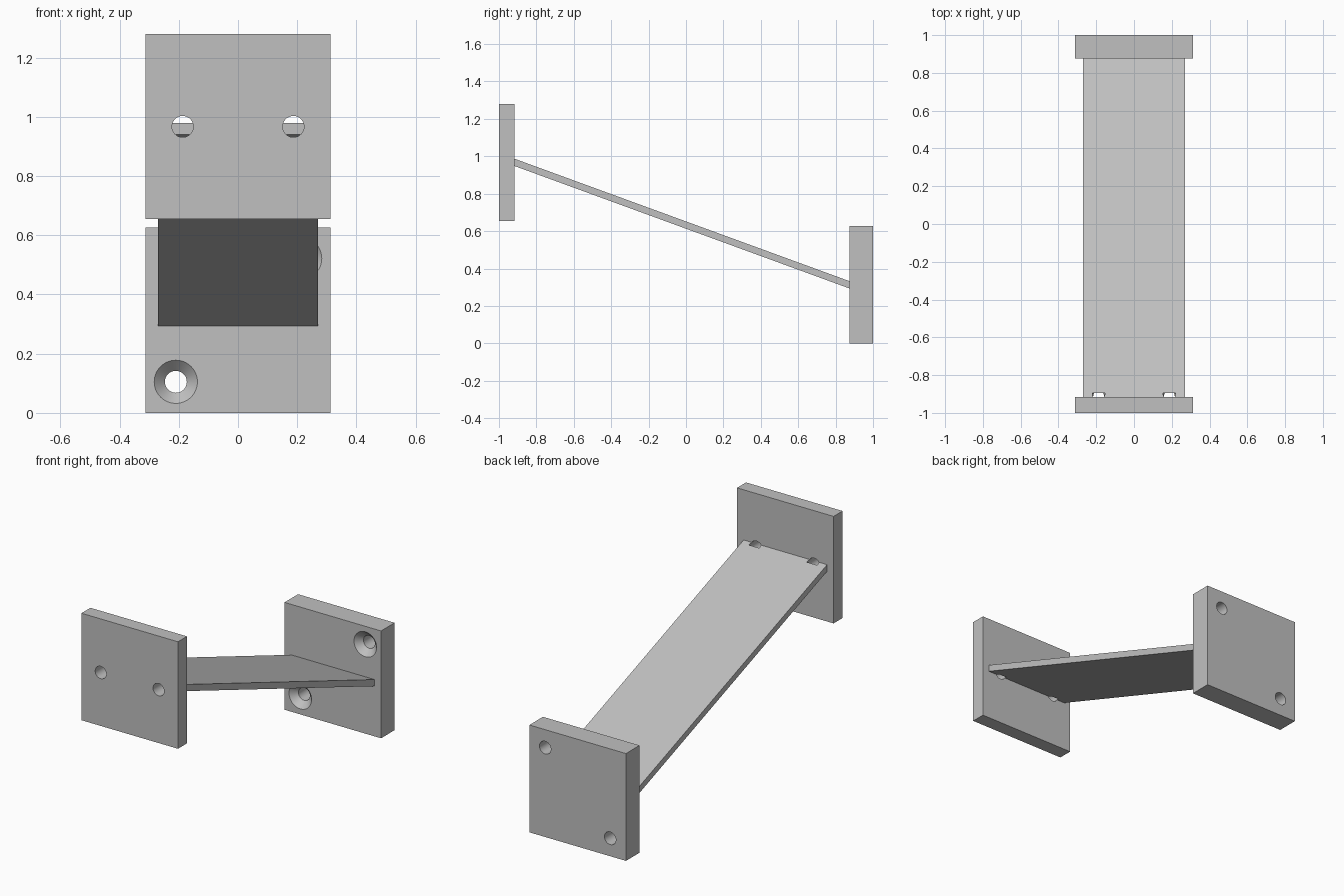
import bpy
import bmesh
import math

cube = bpy.data.objects.get("Cube")
if cube:
    bpy.data.objects.remove(cube, do_unlink=True)

grey = bpy.data.materials.new("plain grey")
grey.use_nodes = True
colour = (0.53, 0.53, 0.53, 1)
grey.diffuse_color = colour
grey.node_tree.nodes["Principled BSDF"].inputs["Base Color"].default_value = colour


def extrude_side(name, profile, half_width):
    """Extrude a (y, z) outline across x, centred on x = 0."""
    bm = bmesh.new()
    face = bm.faces.new([bm.verts.new((-half_width, y, z)) for y, z in profile])
    moved = bmesh.ops.extrude_face_region(bm, geom=[face])["geom"]
    verts = [v for v in moved if isinstance(v, bmesh.types.BMVert)]
    bmesh.ops.translate(bm, verts=verts, vec=(2 * half_width, 0, 0))
    bmesh.ops.recalc_face_normals(bm, faces=bm.faces)
    return finish(name, bm)


def finish(name, bm):
    mesh = bpy.data.meshes.new(name)
    bm.to_mesh(mesh)
    bm.free()
    mesh.materials.append(grey)
    obj = bpy.data.objects.new(name, mesh)
    bpy.context.collection.objects.link(obj)
    return obj


def lathe_cutter(name, x, z, profile, sides=48):
    """Solid turned about a y axis from (y, radius) stations."""
    bm = bmesh.new()
    rings = []
    for y, r in profile:
        angles = [2 * math.pi * i / sides for i in range(sides)]
        rings.append([bm.verts.new((x + r * math.cos(a), y, z + r * math.sin(a)))
                      for a in angles])
    for a, b in zip(rings, rings[1:]):
        for i in range(sides):
            j = (i + 1) % sides
            bm.faces.new((a[i], a[j], b[j], b[i]))
    bm.faces.new(rings[0])
    bm.faces.new(rings[-1])
    bmesh.ops.recalc_face_normals(bm, faces=bm.faces)
    obj = finish(name, bm)
    obj.hide_render = True
    return obj


def cut(obj, cutters):
    for cutter in cutters:
        mod = obj.modifiers.new("hole", "BOOLEAN")
        mod.operation = "DIFFERENCE"
        mod.solver = "EXACT"
        mod.object = cutter
    bpy.ops.object.select_all(action="DESELECT")
    bpy.context.view_layer.objects.active = obj
    obj.select_set(True)
    for mod in list(obj.modifiers):
        bpy.ops.object.modifier_apply(modifier=mod.name)
    bpy.ops.object.shade_smooth_by_angle(angle=math.radians(30))


def rectangle(y0, y1, z0, z1):
    return [(y0, z0), (y1, z0), (y1, z1), (y0, z1)]


# Two square end plates joined by a sloping flat strut
front_plate = extrude_side("front_plate", rectangle(-1, -0.917, 0.655, 1.28), 0.312)
back_plate = extrude_side("back_plate", rectangle(0.875, 1, 0, 0.627), 0.312)
strut = extrude_side("strut", [(-0.917, 0.948), (0.875, 0.293),
                               (0.875, 0.332), (-0.917, 0.987)], 0.27)

# Straight holes through the front plate that notch the strut end
straight = [lathe_cutter("straight_hole_cutter", x, 0.967,
                         [(-1.1, 0.036), (-0.895, 0.036)]) for x in (-0.187, 0.187)]

# Countersunk holes in opposite corners of the back plate
sunk = [lathe_cutter("countersink_cutter", x, z,
                     [(0.865, 0.083), (0.911, 0.037), (1.1, 0.037)])
        for x, z in ((-0.21, 0.105), (0.21, 0.522))]

cut(front_plate, straight)
cut(strut, straight)
cut(back_plate, sunk)
for cutter in straight + sunk:
    bpy.data.objects.remove(cutter, do_unlink=True)
